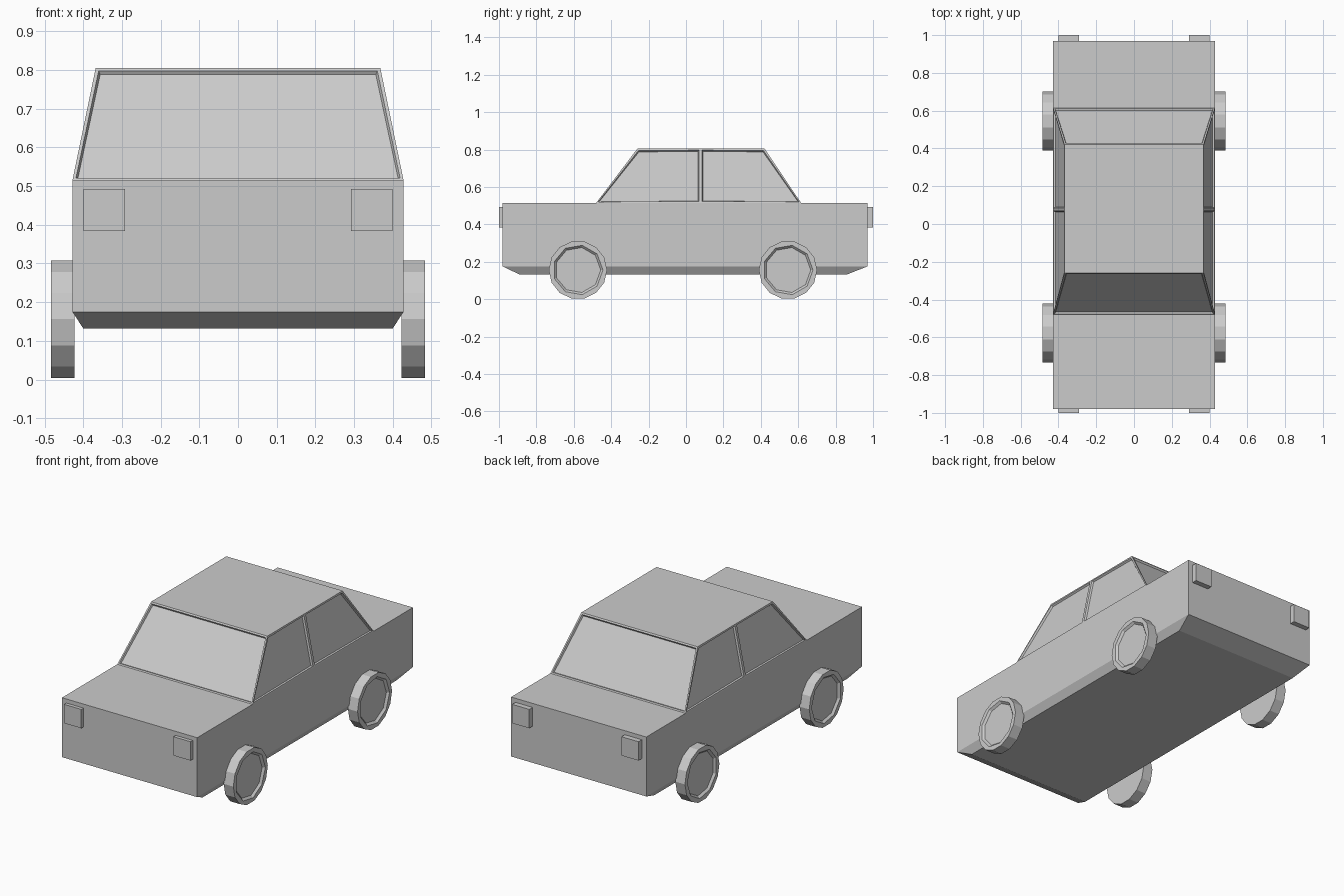
import bpy, bmesh, math
from mathutils import Matrix, Vector

if "Cube" in bpy.data.objects:
    bpy.data.objects.remove(bpy.data.objects["Cube"])


def finish(name, bm):
    bmesh.ops.recalc_face_normals(bm, faces=bm.faces)
    mesh = bpy.data.meshes.new(name)
    bm.to_mesh(mesh)
    bm.free()
    ob = bpy.data.objects.new(name, mesh)
    bpy.context.collection.objects.link(ob)
    return ob


def mirror_x(ob):
    ob.modifiers.new("Mirror", "MIRROR").use_axis[0] = True


def cut_y(bm, y, faces):
    edges = {e for f in faces for e in f.edges}
    verts = {v for f in faces for v in f.verts}
    bmesh.ops.bisect_plane(bm, geom=list(faces) + list(edges) + list(verts),
                           plane_co=(0, y, 0), plane_no=(0, 1, 0))


# Car body: stacked rectangles (half width, front y, rear y, height)
bm = bmesh.new()
rings = []
for hx, y0, y1, z in [(0.40, -0.89, 0.86, 0.132),
                      (0.428, -0.98, 0.97, 0.175),
                      (0.428, -0.98, 0.97, 0.515)]:
    rings.append([bm.verts.new(p) for p in
                  [(-hx, y0, z), (hx, y0, z), (hx, y1, z), (-hx, y1, z)]])
for a, b in zip(rings, rings[1:]):
    for i in range(4):
        j = (i + 1) % 4
        bm.faces.new((a[i], a[j], b[j], b[i]))
bm.faces.new(rings[0][::-1])
bm.faces.new(rings[-1])

# Cabin: split the top deck, raise the middle and taper it to the roof
for y in (-0.48, 0.615):
    cut_y(bm, y, list(bm.faces))
bm.normal_update()
deck = next(f for f in bm.faces
            if f.normal.z > 0.9 and abs(f.calc_center_median().y) < 0.2)
ext = bmesh.ops.extrude_face_region(bm, geom=[deck])
for v in [g for g in ext["geom"] if isinstance(g, bmesh.types.BMVert)]:
    v.co = Vector((math.copysign(0.368, v.co.x),
                   -0.26 if v.co.y < 0 else 0.42, 0.805))
if deck.is_valid:
    bmesh.ops.delete(bm, geom=[deck], context="FACES_ONLY")

# Windows: door pillar split, then shallow inset panes
cut_y(bm, 0.077, [f for f in bm.faces if f.calc_center_median().z > 0.52])
bmesh.ops.recalc_face_normals(bm, faces=bm.faces)
panes = [f for f in bm.faces if 0.53 < f.calc_center_median().z < 0.79]
bmesh.ops.inset_individual(bm, faces=panes, thickness=0.012)
bmesh.ops.inset_individual(bm, faces=panes, thickness=0.006, depth=-0.01)
finish("car_body", bm)

# Head and tail lamps
for name, y0, y1 in [("headlamp", -1.0, -0.97), ("tail_lamp", 0.96, 1.0)]:
    bm = bmesh.new()
    bmesh.ops.create_cube(bm, size=1, matrix=Matrix.Translation(
        (0.346, (y0 + y1) / 2, 0.438)) @ Matrix.Diagonal((0.108, y1 - y0, 0.108, 1)))
    mirror_x(finish(name, bm))


def cylinder_x(name, sides, r_in, r_out, x0, x1, y, z):
    bm = bmesh.new()
    bmesh.ops.create_cone(
        bm, cap_ends=True, segments=sides, radius1=r_in, radius2=r_out, depth=x1 - x0,
        matrix=Matrix.Translation(((x0 + x1) / 2, y, z)) @ Matrix.Rotation(math.pi / 2, 4, "Y"))
    return finish(name, bm)


# Wheels with a shallow hub recess
for label, y in [("front", -0.578), ("rear", 0.545)]:
    wheel = cylinder_x(label + "_wheel", 14, 0.156, 0.156, 0.423, 0.484, y, 0.156)
    hub = cylinder_x(label + "_hub_cutter", 9, 0.122, 0.144, 0.472, 0.494, y, 0.156)
    hub.hide_render = True
    hub.hide_viewport = True
    cut = wheel.modifiers.new("Hub recess", "BOOLEAN")
    cut.operation = "DIFFERENCE"
    cut.solver = "EXACT"
    cut.object = hub
    mirror_x(wheel)
